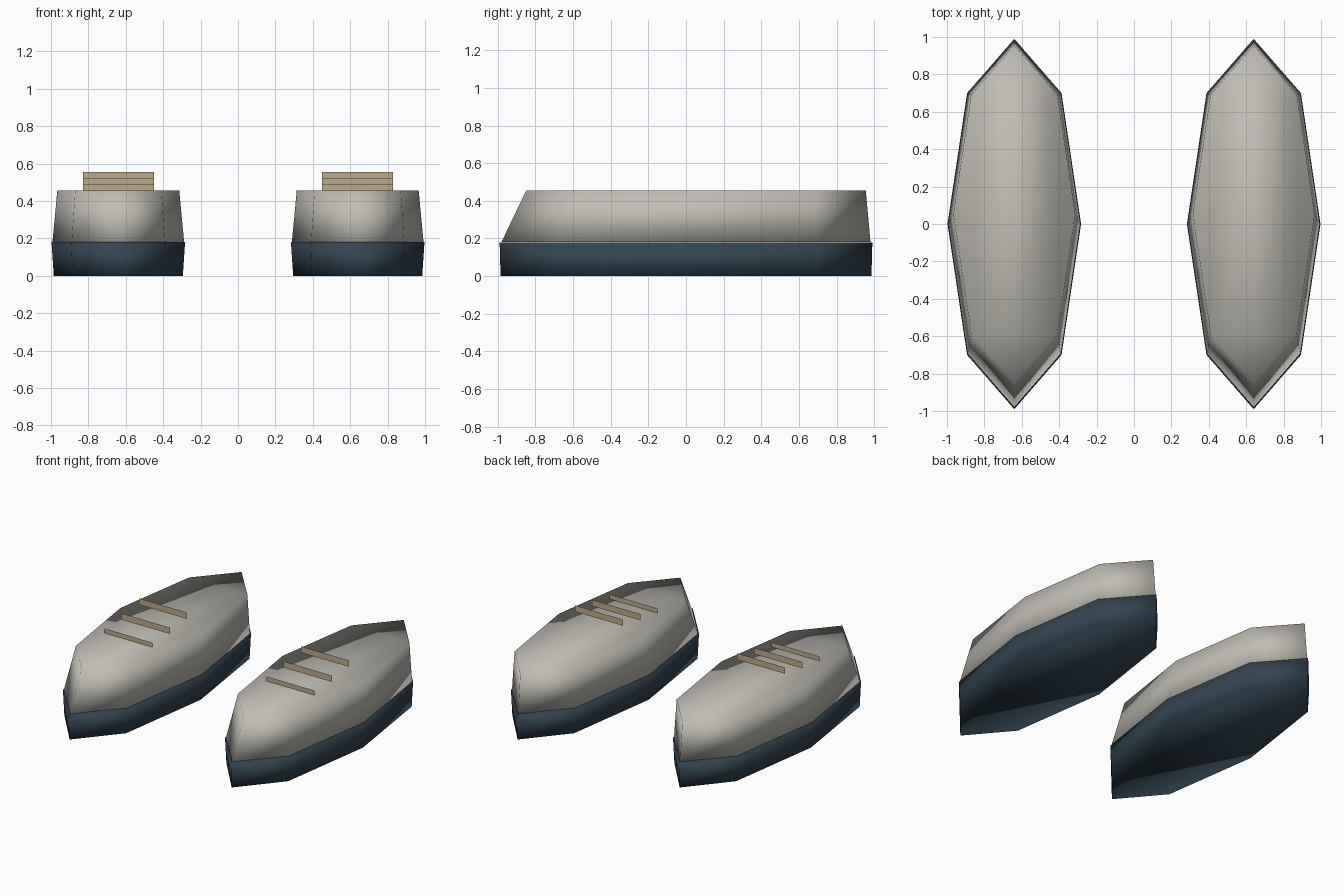
import bpy
import bmesh
from math import cos, sin, tau

default = bpy.data.objects.get("Cube")
if default:
    bpy.data.objects.remove(default, do_unlink=True)


def material(name, rgb):
    mat = bpy.data.materials.new(name)
    mat.use_nodes = True
    color = (*rgb, 1)
    mat.diffuse_color = color
    mat.node_tree.nodes["Principled BSDF"].inputs["Base Color"].default_value = color
    return mat


def finish(name, bm, mat, smooth):
    mesh = bpy.data.meshes.new(name)
    bm.to_mesh(mesh)
    bm.free()
    mesh.materials.append(mat)
    for poly in mesh.polygons:
        poly.use_smooth = smooth
    obj = bpy.data.objects.new(name, mesh)
    bpy.context.collection.objects.link(obj)
    return obj


def tapered_block(name, cx, lower, upper, mat, sides=8):
    """Closed loft between two ovals given as (y centre, x radius, y radius, z)."""
    bm = bmesh.new()
    rings = []
    for cy, rx, ry, z in (lower, upper):
        rings.append([bm.verts.new((cx + rx * cos(tau * i / sides),
                                    cy + ry * sin(tau * i / sides), z))
                      for i in range(sides)])
    bottom, top = rings
    for i in range(sides):
        j = (i + 1) % sides
        bm.faces.new((bottom[i], bottom[j], top[j], top[i]))
    bm.faces.new(bottom[::-1])
    bm.faces.new(top)
    return finish(name, bm, mat, True)


def lace_strip(name, cx, y, top, mat, half=0.19, height=0.045):
    """Thin upright strip across the instep."""
    bm = bmesh.new()
    corners = ((-half, top - height), (half, top - height), (half, top), (-half, top))
    bm.faces.new([bm.verts.new((cx + x, y, z)) for x, z in corners])
    return finish(name, bm, mat, False)


sole_mat = material("dark navy", (0.032, 0.058, 0.082))
upper_mat = material("warm grey", (0.53, 0.51, 0.46))
lace_mat = material("tan", (0.50, 0.41, 0.25))

# A matching pair of shoes
for side, cx in (("right", -0.64), ("left", 0.64)):
    tapered_block(f"{side}_sole", cx,
                  (0, 0.345, 0.985, 0), (0, 0.357, 0.99, 0.18), sole_mat)
    # Upper leans back from the toe
    tapered_block(f"{side}_upper", cx,
                  (0, 0.352, 0.98, 0.181), (0.053, 0.326, 0.902, 0.455), upper_mat)
    # Laces climb towards the ankle
    for n in range(3):
        lace_strip(f"{side}_lace_{n + 1}", cx, -0.32 + 0.193 * n,
                   0.488 + 0.034 * n, lace_mat)
